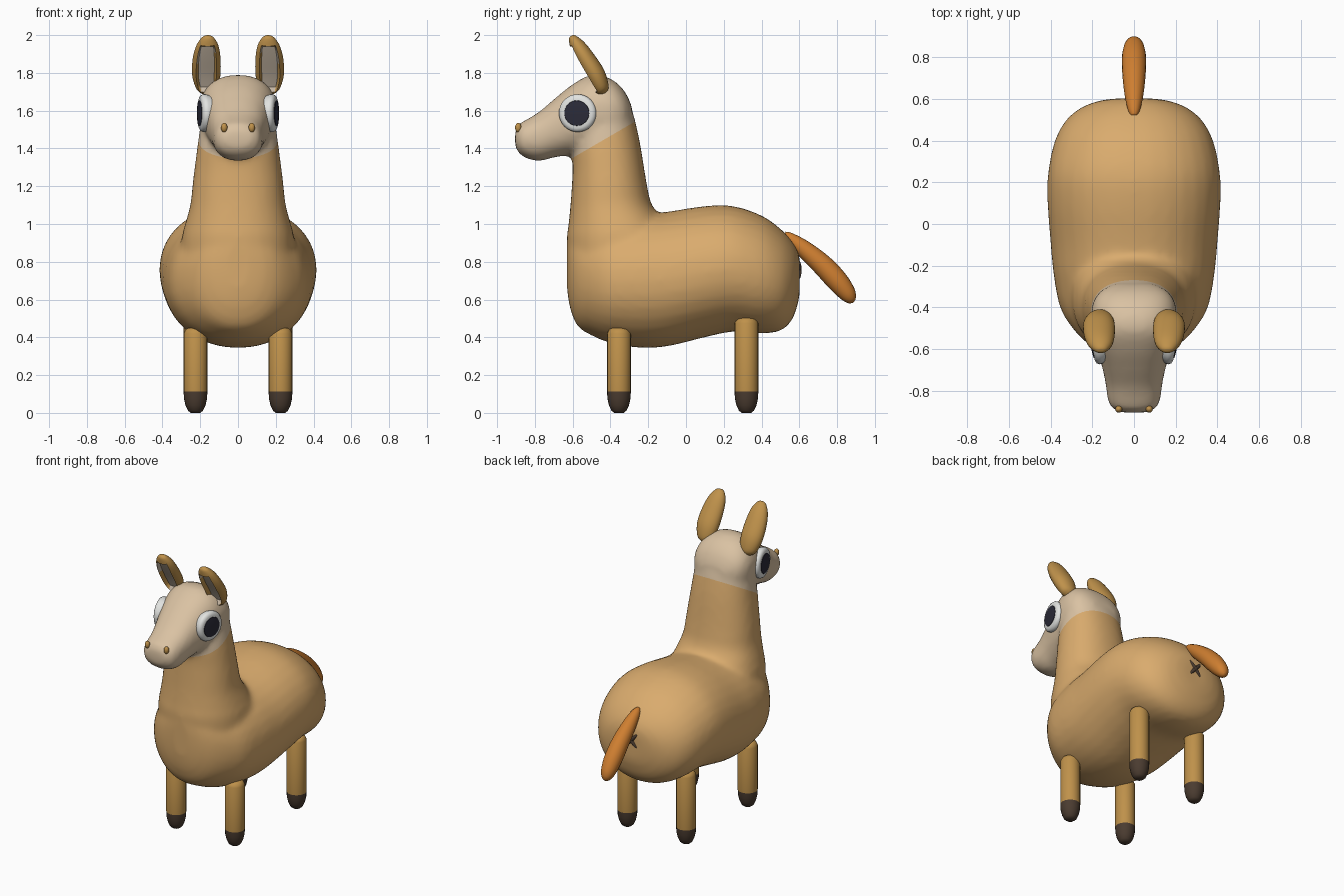
import bpy, bmesh, math
from mathutils import Vector, Matrix

if "Cube" in bpy.data.objects:
    bpy.data.objects.remove(bpy.data.objects["Cube"])


def material(name, rgb):
    m = bpy.data.materials.new(name)
    m.diffuse_color = (*rgb, 1)
    m.use_nodes = True
    m.node_tree.nodes["Principled BSDF"].inputs["Base Color"].default_value = m.diffuse_color
    return m


FUR = material("tan fur", (0.70, 0.41, 0.155))
FACE = material("cream face", (0.70, 0.54, 0.365))
LEG = material("ochre", (0.52, 0.285, 0.07))
HOOF = material("dark brown", (0.07, 0.045, 0.03))
TAIL = material("orange", (0.62, 0.21, 0.03))
INNER = material("inner ear", (0.56, 0.47, 0.37))
WHITE = material("eye white", (0.76, 0.77, 0.75))
PUPIL = material("pupil", (0.024, 0.024, 0.04))


def refine(rows, n=4):
    """Catmull-Rom interpolation through rows of numbers."""
    out = []
    for i in range(len(rows) - 1):
        a, b, c, d = (rows[max(0, min(len(rows) - 1, i + k))] for k in (-1, 0, 1, 2))
        for s in range(n):
            t = s / n
            out.append([0.5 * (2 * q + (r - p) * t + (2 * p - 5 * q + 4 * r - w) * t * t
                               + (3 * q - p - 3 * r + w) * t ** 3)
                        for p, q, r, w in zip(a, b, c, d)])
    return out + [list(rows[-1])]


def loft(bm, rings):
    vs = [[bm.verts.new(p) for p in ring] for ring in rings]
    n = len(vs[0])
    for a, b in zip(vs, vs[1:]):
        for i in range(n):
            j = (i + 1) % n
            bm.faces.new((a[i], a[j], b[j], b[i]))
    bm.faces.new(vs[0])
    bm.faces.new(vs[-1])
    bmesh.ops.recalc_face_normals(bm, faces=bm.faces)


def finish(name, bm, mats, rule=None, angle=50):
    me = bpy.data.meshes.new(name)
    for m in mats:
        me.materials.append(m)
    for f in bm.faces:
        if rule:
            f.material_index = rule(f.calc_center_median())
    bm.to_mesh(me)
    bm.free()
    ob = bpy.data.objects.new(name, me)
    bpy.context.collection.objects.link(ob)
    bpy.ops.object.select_all(action='DESELECT')
    ob.select_set(True)
    bpy.context.view_layer.objects.active = ob
    bpy.ops.object.shade_smooth_by_angle(angle=math.radians(angle))
    return ob


def oval(u, v, p=2.0, n=32):
    """Points of a superellipse with half sizes u and v."""
    pts = []
    for i in range(n):
        c, s = math.cos(2 * math.pi * i / n), math.sin(2 * math.pi * i / n)
        pts.append((u * math.copysign(abs(c) ** (2 / p), c), v * math.copysign(abs(s) ** (2 / p), s)))
    return pts


# Torso sections: y, bottom, top, half width
torso = [(-.63, .66, .9, .06), (-.615, .56, .95, .14), (-.575, .46, 1, .22), (-.5, .41, 1, .295),
         (-.4, .37, 1.02, .355), (-.25, .345, 1.05, .385), (-.1, .352, 1.065, .4),
         (.1, .4, 1.095, .415), (.25, .43, 1.095, .412), (.4, .42, 1.045, .38),
         (.5, .435, .975, .325), (.56, .49, .91, .25), (.59, .57, .86, .17), (.602, .63, .82, .09)]
# Neck sections: z, front, back, half width
neck = [(.6, -.6, -.1, .3), (.9, -.63, -.06, .3), (1, -.622, -.11, .28), (1.1, -.612, -.18, .253),
        (1.2, -.605, -.205, .242), (1.3, -.6, -.222, .23), (1.4, -.6, -.238, .217),
        (1.5, -.58, -.258, .203), (1.6, -.55, -.285, .185), (1.68, -.52, -.33, .14)]
# Head sections: y, bottom, top, half width
head = [(-.905, 1.41, 1.49, .06), (-.885, 1.375, 1.53, .105), (-.85, 1.35, 1.55, .125),
        (-.78, 1.332, 1.592, .135), (-.7, 1.352, 1.66, .15), (-.6, 1.37, 1.74, .178),
        (-.5, 1.4, 1.79, .2), (-.4, 1.42, 1.77, .203), (-.33, 1.46, 1.71, .17), (-.288, 1.52, 1.63, .1)]

# Torso, neck and head fused into one smooth skin
bm = bmesh.new()
for rows, p in ((torso, 2.1), (head, 2.3)):
    loft(bm, [[(x, y, (b + t) / 2 + z) for x, z in oval(w, (t - b) / 2, p)]
              for y, b, t, w in refine(rows)])
loft(bm, [[(x, (f + k) / 2 + y, z) for x, y in oval(w, (k - f) / 2, 2.2)]
          for z, f, k, w in refine(neck)])
body = finish("body", bm, [FUR])
mod = body.modifiers.new("fuse", 'REMESH')
mod.mode, mod.voxel_size = 'VOXEL', 0.018
mod = body.modifiers.new("soften", 'SMOOTH')
mod.factor, mod.iterations = 0.5, 10
skin = bpy.data.meshes.new_from_object(body.evaluated_get(bpy.context.evaluated_depsgraph_get()))
bpy.data.objects.remove(body)
bm = bmesh.new()
bm.from_mesh(skin)
co, no = Vector((0, -.6, 1.35)), Vector((0, -.195, .335)).normalized()
bmesh.ops.bisect_plane(bm, geom=bm.verts[:] + bm.edges[:] + bm.faces[:], dist=1e-5,
                       plane_co=co, plane_no=no)
# cream face above the slanted collar line
finish("body", bm, [FUR, FACE], lambda c: int((c - co).dot(no) > 0), 80)

# Legs with dark rounded hooves
for sx in (-1, 1):
    for label, y, top in (("front_leg", -.355, .45), ("hind_leg", .32, .505)):
        bm = bmesh.new()
        prof = [(0, .025), (.012, .04), (.04, .053), (.075, .061), (.112, .063),
                (top - .03, .063), (top - .008, .052), (top, .035)]
        loft(bm, [[(sx * .225 + a, y + b, z) for a, b in oval(r, r, n=20)] for z, r in prof])
        finish(label, bm, [LEG, HOOF], lambda c: int(c.z < .112))

# Tail
bm = bmesh.new()
path = refine([(.52, .95, .012), (.545, .93, .028), (.62, .872, .045), (.72, .785, .056),
               (.8, .7, .058), (.855, .635, .047), (.88, .603, .03), (.89, .59, .01)])
side = Vector((0, .66, .75))
loft(bm, [[Vector((a, y, z)) + side * b for a, b in oval(r, r, n=20)] for y, z, r in path])
finish("tail", bm, [TAIL], angle=80)

# Ears: flattened tubes with a hollow front
front = Vector((0, -.88, -.47))
spine = refine([(-.435, 1.69, .02, .02, .16), (-.445, 1.715, .055, .04, .164),
                (-.48, 1.79, .075, .053, .168), (-.535, 1.88, .073, .05, .166),
                (-.575, 1.945, .058, .04, .162), (-.6, 1.985, .032, .022, .16),
                (-.607, 1.996, .012, .009, .16)])
for sx in (-1, 1):
    bm = bmesh.new()
    rings = []
    for y, z, w, d, cx in spine:
        ring = []
        for a, b in oval(w, d, n=32):
            if b > 0 and abs(a) < .62 * w and 1.72 < z < 1.95:
                b *= .25
            ring.append(Vector((sx * cx + a, y, z)) + front * b)
        rings.append(ring)
    loft(bm, rings)
    for f in bm.faces:
        f.tag = False
    ear = finish("ear", bm, [LEG, INNER])
    for f in ear.data.polygons:
        c = f.center
        k = min(spine, key=lambda s: abs(s[1] - c.z) + abs(s[0] - c.y))
        off = (c - Vector((sx * k[4], k[0], k[1]))).dot(front)
        if 1.70 < c.z < 1.94 and 0 < off < .9 * k[3] and abs(c.x - sx * k[4]) < .62 * k[2]:
            f.material_index = 1

# Eyes: white rimmed discs with dark pupils
for sx in (-1, 1):
    place = Matrix.Translation((sx * .172, -.572, 1.587)) @ Matrix.Rotation(-sx * math.radians(11), 4, 'Z')
    for label, prof, mat in (
            ("eye", [(-.03, .09), (0, .1), (.014, .1), (.025, .093), (.031, .08), (.032, .06)], WHITE),
            ("pupil", [(.03, .068), (.034, .066), (.037, .04)], PUPIL)):
        bm = bmesh.new()
        loft(bm, [[place @ Vector((sx * h, a, b)) for a, b in oval(r, r, n=32)] for h, r in prof])
        finish(label, bm, [mat])

# Nostrils
for sx in (-1, 1):
    bm = bmesh.new()
    bmesh.ops.create_uvsphere(bm, u_segments=16, v_segments=10, radius=1,
                              matrix=Matrix.Translation((sx * .073, -.888, 1.51))
                              @ Matrix.Diagonal((.017, .017, .025, 1)))
    finish("nostril", bm, [LEG])

# Crossed mark under the tail
for s in (-1, 1):
    bm = bmesh.new()
    bmesh.ops.create_uvsphere(bm, u_segments=12, v_segments=10, radius=1,
                              matrix=Matrix.Translation((0, .598, .757))
                              @ Matrix.Rotation(s * math.radians(42), 4, 'Y')
                              @ Matrix.Diagonal((.014, .014, .065, 1)))
    finish("rear_mark", bm, [HOOF])
